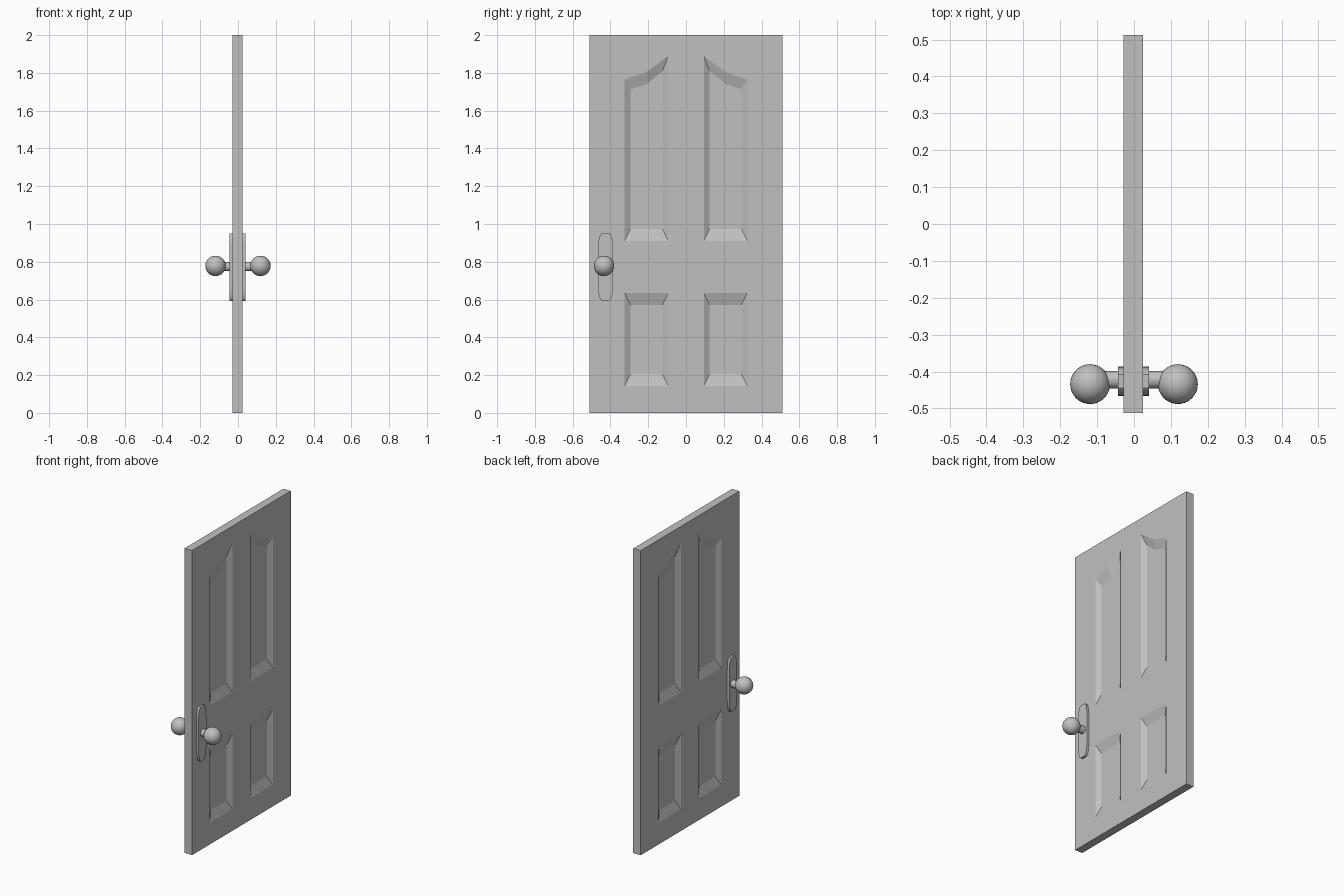
import bpy, bmesh, math
from mathutils import Matrix

if "Cube" in bpy.data.objects:
    bpy.data.objects.remove(bpy.data.objects["Cube"])

CX = -0.002          # mid-plane of the slab
HALF = 0.027         # half thickness of the slab
DEPTH = 0.02         # depth of the recessed panels

grey = bpy.data.materials.new("plain_grey")
grey.diffuse_color = (0.53, 0.53, 0.53, 1)
grey.use_nodes = True
grey.node_tree.nodes["Principled BSDF"].inputs["Base Color"].default_value = grey.diffuse_color


def make_object(name, bm):
    bmesh.ops.recalc_face_normals(bm, faces=bm.faces[:])
    mesh = bpy.data.meshes.new(name)
    bm.to_mesh(mesh)
    bm.free()
    mesh.materials.append(grey)
    ob = bpy.data.objects.new(name, mesh)
    bpy.context.collection.objects.link(ob)
    return ob


def loft(bm, ring_a, ring_b):
    """Closed solid between two matching outlines."""
    a = [bm.verts.new(p) for p in ring_a]
    b = [bm.verts.new(p) for p in ring_b]
    n = len(a)
    bm.faces.new(a)
    bm.faces.new(b[::-1])
    for i in range(n):
        j = (i + 1) % n
        bm.faces.new((a[i], b[i], b[j], a[j]))


def smooth(ob, angle=35):
    bpy.ops.object.select_all(action='DESELECT')
    bpy.context.view_layer.objects.active = ob
    ob.select_set(True)
    bpy.ops.object.shade_smooth_by_angle(angle=math.radians(angle))


# Door slab
bm = bmesh.new()
bmesh.ops.create_cube(bm, size=1, matrix=Matrix.Translation((CX, 0, 1))
                      @ Matrix.Diagonal((2 * HALF, 1.024, 2, 1)))
door = make_object("door_slab", bm)

# Panel outlines as (distance from middle, height): outer rim and sunken floor
panels = [
    ([(0.094, 0.91), (0.325, 0.91), (0.325, 1.765), (0.209, 1.804), (0.094, 1.89)],
     [(0.125, 0.974), (0.293, 0.974), (0.293, 1.714), (0.209, 1.74), (0.125, 1.81)]),
    ([(0.094, 0.143), (0.325, 0.143), (0.325, 0.635), (0.094, 0.635)],
     [(0.125, 0.206), (0.293, 0.206), (0.293, 0.571), (0.125, 0.571)]),
]

# Sloped cutters for the panels, on both faces and both halves
bm = bmesh.new()
T = 0.15             # run the slopes a little past the surface
for outer, inner in panels:
    for face in (-1, 1):
        for side in (-1, 1):
            x_out = CX + face * (HALF + T * DEPTH)
            x_in = CX + face * (HALF - DEPTH)
            rim = [(x_out, side * (o[0] + T * (o[0] - i[0])), o[1] + T * (o[1] - i[1]))
                   for o, i in zip(outer, inner)]
            floor = [(x_in, side * y, z) for y, z in inner]
            loft(bm, rim, floor)
cutter = make_object("panel_cutter", bm)
cutter.hide_render = True

mod = door.modifiers.new("panels", 'BOOLEAN')
mod.operation = 'DIFFERENCE'
mod.solver = 'EXACT'
mod.object = cutter
bpy.context.view_layer.objects.active = door
bpy.ops.object.modifier_apply(modifier=mod.name)
bpy.data.objects.remove(cutter, do_unlink=True)

# Lock plate outline with long rounded corners
PY, PZ, PW, PH = -0.426, 0.772, 0.040, 0.179
RY, RZ, SEG = 0.022, 0.08, 4
outline = []
for quarter, (sy, sz) in enumerate(((1, 1), (-1, 1), (-1, -1), (1, -1))):
    for k in range(SEG + 1):
        a = math.pi / 2 * (quarter + k / SEG)
        outline.append((PY + sy * (PW - RY) + RY * math.cos(a),
                        PZ + sz * (PH - RZ) + RZ * math.sin(a)))

# Plate, stem and knob on each face
for face, label in ((-1, "left"), (1, "right")):
    bm = bmesh.new()
    loft(bm, [(CX + face * (HALF - 0.004), y, z) for y, z in outline],
         [(CX + face * 0.042, y, z) for y, z in outline])
    smooth(make_object(label + "_lock_plate", bm))

    bm = bmesh.new()
    bmesh.ops.create_cone(bm, cap_ends=True, segments=24, radius1=0.024, radius2=0.024, depth=0.065,
                          matrix=Matrix.Translation((face * 0.0675, -0.422, 0.774))
                          @ Matrix.Rotation(math.pi / 2, 4, 'Y'))
    smooth(make_object(label + "_knob_stem", bm))

    bm = bmesh.new()
    bmesh.ops.create_uvsphere(bm, u_segments=32, v_segments=16, radius=0.054,
                              matrix=Matrix.Translation((face * 0.119, -0.434, 0.778)))
    smooth(make_object(label + "_knob", bm))
